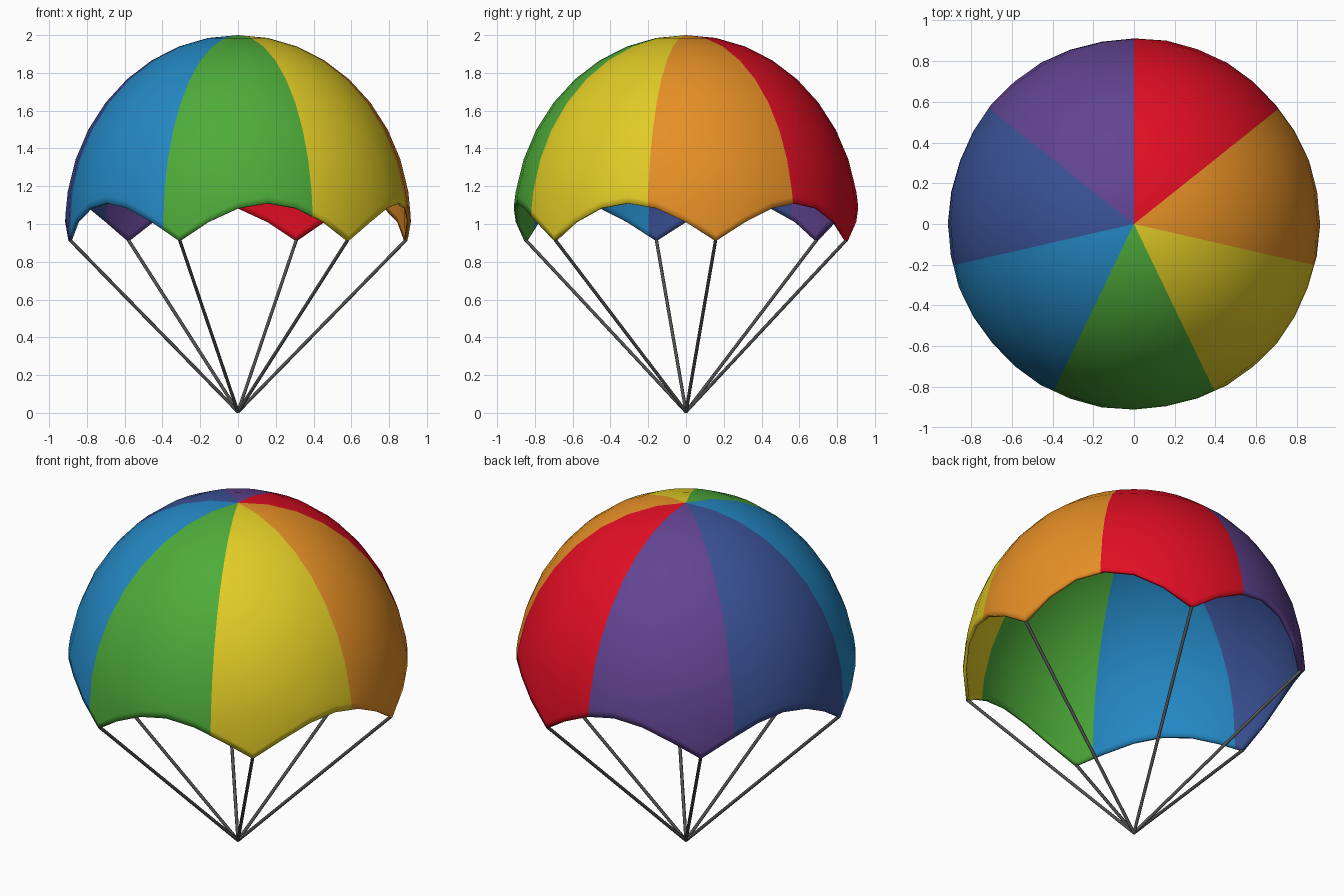
import bpy, bmesh, math
from mathutils import Vector

if "Cube" in bpy.data.objects:
    bpy.data.objects.remove(bpy.data.objects["Cube"])

R, CZ, SEG, GORES, LINES = 0.915, 1.0, 36, 7, 6
LINE_START = math.radians(10)


def material(name, rgb):
    m = bpy.data.materials.new(name)
    lin = [(c / 255 / 12.92) if c < 11 else ((c / 255 + 0.055) / 1.055) ** 2.4 for c in rgb]
    m.diffuse_color = (*lin, 1)
    m.use_nodes = True
    m.node_tree.nodes["Principled BSDF"].inputs["Base Color"].default_value = m.diffuse_color
    return m


GORE_MATS = [material(n, c) for n, c in (
    ("red", (226, 14, 36)), ("orange", (230, 144, 38)), ("yellow", (226, 204, 38)),
    ("green", (78, 172, 58)), ("blue", (36, 136, 196)), ("indigo", (58, 82, 150)),
    ("purple", (98, 68, 146)))]
CORD = material("dark grey", (82, 82, 82))


def on_dome(a, z):
    r = R * math.sqrt(max(0, 1 - (z - CZ) ** 2))
    return Vector((r * math.cos(a), r * math.sin(a), z))


def rim_z(a):
    # scalloped edge, lowest where each line is tied
    return 0.91 + 0.2 * abs(math.sin((a - LINE_START) * LINES / 2))


def build_canopy():
    bm = bmesh.new()
    angles = [2 * math.pi * i / SEG for i in range(SEG)]
    rings = [[bm.verts.new(on_dome(a, CZ + math.cos(math.radians(t)))) for a in angles]
             for t in range(10, 90, 10)]
    for lift in (0.035, 0):
        rings.append([bm.verts.new(on_dome(a, rim_z(a) + lift)) for a in angles])
    apex = bm.verts.new((0, 0, CZ + 1))
    for i in range(SEG):
        j = (i + 1) % SEG
        bm.faces.new((apex, rings[0][i], rings[0][j]))
        for up, lo in zip(rings, rings[1:]):
            bm.faces.new((up[i], lo[i], lo[j], up[j]))

    # cut the panel seams
    for k in range(GORES):
        a = math.pi / 2 - 2 * math.pi * k / GORES
        d = Vector((math.cos(a), math.sin(a), 0))
        faces = [f for f in bm.faces if f.calc_center_median().dot(d) > 0]
        geom = list({e for f in faces for e in f.edges}) + list({v for f in faces for v in f.verts}) + faces
        bmesh.ops.bisect_plane(bm, geom=geom, dist=1e-5, plane_co=(0, 0, 0),
                               plane_no=(-d.y, d.x, 0))
    # colour panels by direction, clockwise from the back
    for f in bm.faces:
        c = f.calc_center_median()
        turn = (math.pi / 2 - math.atan2(c.y, c.x)) % (2 * math.pi)
        f.material_index = int(turn / (2 * math.pi) * GORES) % GORES
        f.smooth = True
    bmesh.ops.recalc_face_normals(bm, faces=bm.faces)
    if sum(f.normal.dot(f.calc_center_median() - Vector((0, 0, CZ))) for f in bm.faces) < 0:
        bmesh.ops.reverse_faces(bm, faces=bm.faces)
    me = bpy.data.meshes.new("canopy")
    bm.to_mesh(me)
    bm.free()
    for m in GORE_MATS:
        me.materials.append(m)
    ob = bpy.data.objects.new("canopy", me)
    bpy.context.collection.objects.link(ob)
    s = ob.modifiers.new("fabric", "SOLIDIFY")
    s.thickness, s.offset = 0.018, -1


def build_line(n):
    # suspension line from the common tie point to a scallop tip
    a = LINE_START + 2 * math.pi * n / LINES
    bottom = Vector((0, 0, 0.006))
    top = on_dome(a, 0.915) - 0.009 * Vector((math.cos(a), math.sin(a), 0))
    v = top - bottom
    bpy.ops.mesh.primitive_cylinder_add(vertices=8, radius=0.009, depth=v.length,
                                        location=(top + bottom) / 2,
                                        rotation=v.to_track_quat('Z', 'Y').to_euler())
    ob = bpy.context.object
    ob.name = f"suspension_line_{n + 1}"
    ob.data.materials.append(CORD)
    bpy.ops.object.shade_smooth_by_angle(angle=math.radians(50))


build_canopy()
for n in range(LINES):
    build_line(n)
